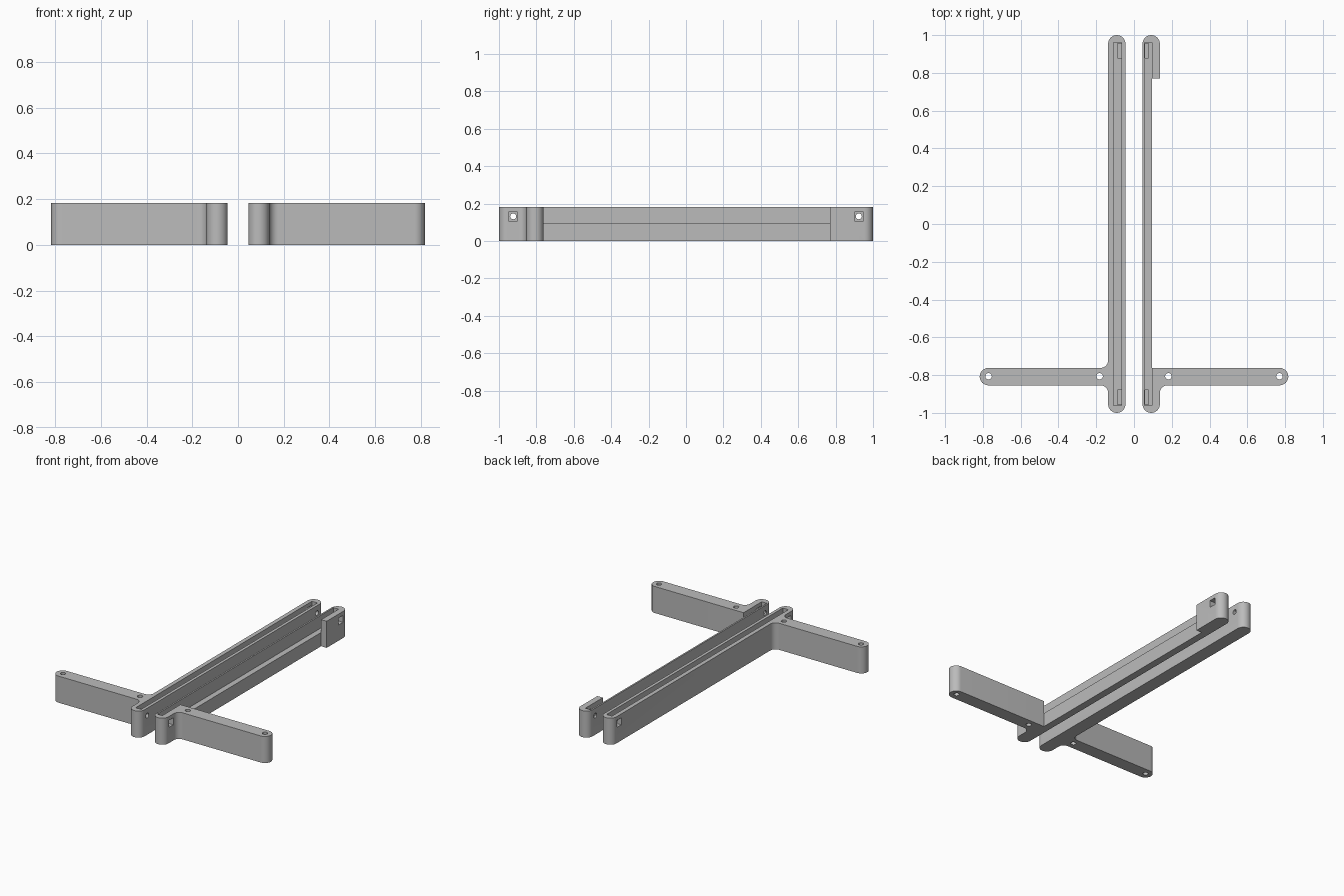
import bpy, bmesh, math

if "Cube" in bpy.data.objects:
    bpy.data.objects.remove(bpy.data.objects["Cube"])

H = 0.183      # height of both brackets
R = 0.046      # half width of bars and arms
CX = 0.091     # bar centre line
AY = -0.808    # arm centre line
FLOOR = 0.095  # slot floor
F = 0.04       # fillet radius

grey = bpy.data.materials.new("plain grey")
grey.diffuse_color = (0.5, 0.5, 0.5, 1)
grey.use_nodes = True
grey.node_tree.nodes["Principled BSDF"].inputs["Base Color"].default_value = grey.diffuse_color


def arc(cx, cy, r, a0, a1, n=16):
    return [(cx + r * math.cos(math.radians(a0 + (a1 - a0) * i / n)),
             cy + r * math.sin(math.radians(a0 + (a1 - a0) * i / n))) for i in range(n + 1)]


def prism(name, pts, z0, z1):
    bm = bmesh.new()
    face = bm.faces.new([bm.verts.new((x, y, z0)) for x, y in pts])
    res = bmesh.ops.extrude_face_region(bm, geom=[face])
    top = [v for v in res["geom"] if isinstance(v, bmesh.types.BMVert)]
    bmesh.ops.translate(bm, verts=top, vec=(0, 0, z1 - z0))
    bmesh.ops.recalc_face_normals(bm, faces=bm.faces)
    mesh = bpy.data.meshes.new(name)
    bm.to_mesh(mesh)
    bm.free()
    ob = bpy.data.objects.new(name, mesh)
    bpy.context.collection.objects.link(ob)
    mesh.materials.append(grey)
    return ob


def box(x0, x1, y0, y1, z0, z1):
    xa, xb = sorted((x0, x1))
    return prism("cutter", [(xa, y0), (xb, y0), (xb, y1), (xa, y1)], z0, z1)


def cross_hole(x0, x1, y, z, r):
    # round hole running along x
    ob = prism("cutter", arc(0, 0, r, 0, 337.5, 15), 0, 1)
    xa, xb = sorted((x0, x1))
    for v in ob.data.vertices:
        px, py, pz = v.co
        v.co = (xa + (xb - xa) * pz, y + px, z + py)
    return ob


def bracket(name, s, slot, open_side):
    # outline of bar and arm, drawn for the +x side and mirrored by s
    pts = arc(CX, -1 + R, R, 180, 360)
    pts += arc(CX + R + F, AY - R - F, F, 180, 90, 8)
    pts += arc(0.771, AY, R, -90, 90)
    if open_side:
        e = slot[1] - 0.0002
        pts += [(e, AY + R), (e, 0.77), (CX + R, 0.77)]
    else:
        pts += arc(CX + R + F, AY + R + F, F, 270, 180, 8)
    pts += arc(CX, 1 - R, R, 0, 180)
    ob = prism(name, [(s * x, y) for x, y in pts], 0, H)

    # long slot and deeper end recesses
    mid = (slot[0] + slot[1]) / 2
    cutters = [box(s * slot[0], s * slot[1], -0.96, 0.96, FLOOR, H + 0.1)]
    for e in (-1, 1):
        y0, y1 = sorted((e * 0.88, e * 0.955))
        cutters.append(box(s * (slot[0] + 0.001), s * mid, y0, y1, 0.07, 0.15))
        # square window in the outer wall, round hole in the inner wall
        cutters.append(box(s * (mid + 0.004), s * 0.2, e * 0.924 - 0.024, e * 0.924 + 0.024, 0.108, 0.156))
        cutters.append(cross_hole(s * 0.02, s * (mid + 0.002), e * 0.924, 0.132, 0.016))
    # upright screw holes through the arm
    for x in (0.182, 0.77):
        cutters.append(prism("cutter", arc(s * x, AY + 0.002, 0.017, 0, 345, 23), -0.1, H + 0.1))

    bpy.context.view_layer.objects.active = ob
    for c in cutters:
        m = ob.modifiers.new("cut", 'BOOLEAN')
        m.operation, m.solver, m.object = 'DIFFERENCE', 'EXACT', c
        bpy.ops.object.modifier_apply(modifier=m.name)
        bpy.data.objects.remove(c)

    bpy.ops.object.select_all(action='DESELECT')
    ob.select_set(True)
    bpy.ops.object.shade_smooth_by_angle(angle=math.radians(30))


bracket("left_bracket", -1, (0.066, 0.108), False)
bracket("right_bracket", 1, (0.056, 0.095), True)
